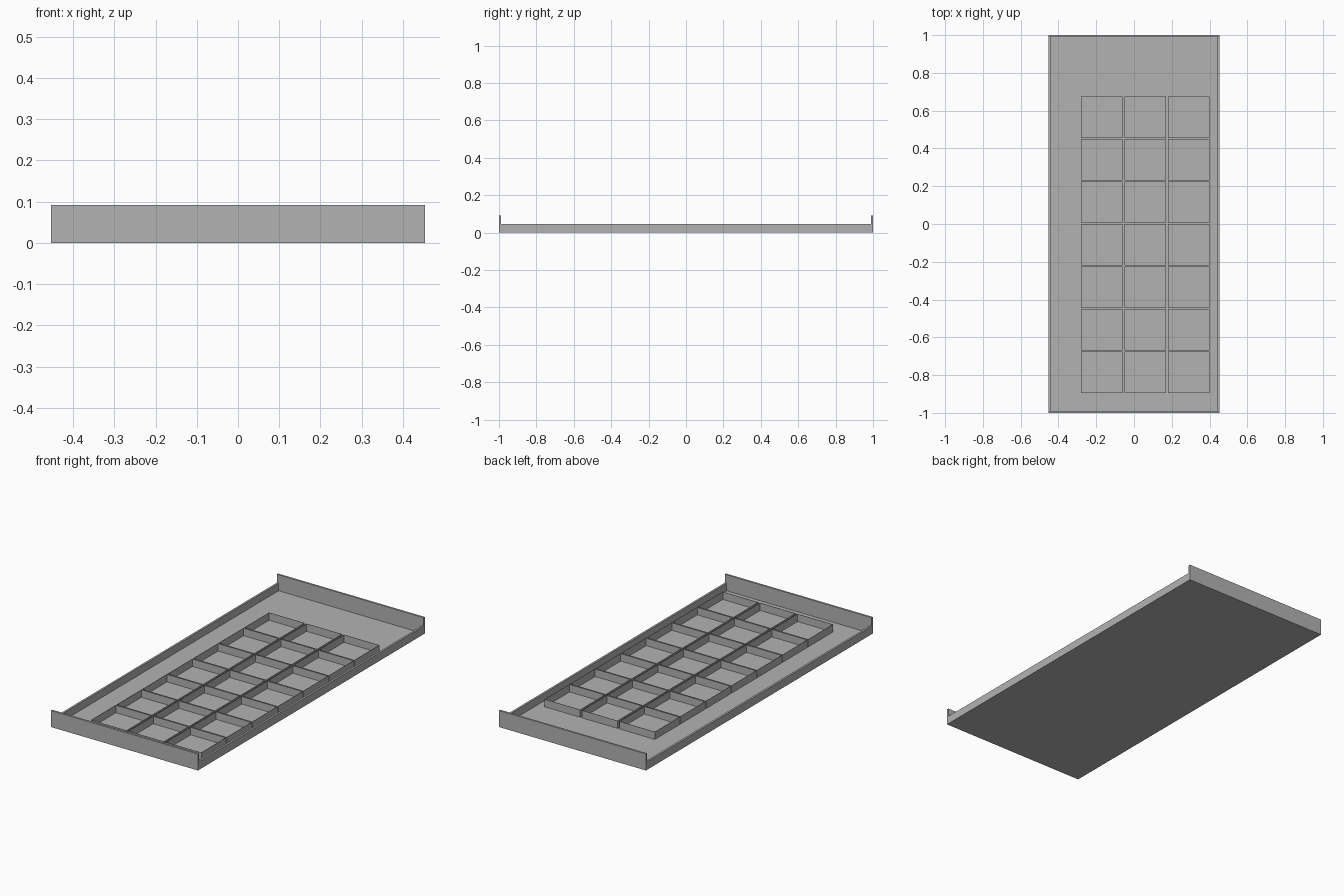
import bpy
import bmesh

cube = bpy.data.objects.get("Cube")
if cube:
    bpy.data.objects.remove(cube, do_unlink=True)

grey = bpy.data.materials.new("mid_grey")
grey.use_nodes = True
colour = (0.45, 0.45, 0.45, 1)
grey.diffuse_color = colour
grey.node_tree.nodes["Principled BSDF"].inputs["Base Color"].default_value = colour

HALF_X, HALF_Y = 0.453, 1.0
WALL, FLOOR = 0.011, 0.003
RAIL_TOP, END_TOP = 0.045, 0.092


def link(name, mesh):
    mesh.materials.append(grey)
    obj = bpy.data.objects.new(name, mesh)
    bpy.context.collection.objects.link(obj)
    return obj


def box(name, low, high):
    """Axis-aligned block between two corners."""
    bm = bmesh.new()
    bmesh.ops.create_cube(bm, size=1)
    for v in bm.verts:
        v.co = [h if c > 0 else l for c, l, h in zip(v.co, low, high)]
    mesh = bpy.data.meshes.new(name)
    bm.to_mesh(mesh)
    bm.free()
    return link(name, mesh)


def square_ring(name, size, wall, z0, z1):
    """Open square frame, centred on its own origin."""
    bm = bmesh.new()
    rings = []
    for half, z in ((size / 2, z0), (size / 2, z1),
                    (size / 2 - wall, z1), (size / 2 - wall, z0)):
        rings.append([bm.verts.new((sx * half, sy * half, z))
                      for sx, sy in ((-1, -1), (1, -1), (1, 1), (-1, 1))])
    for k in range(4):
        a, b = rings[k], rings[(k + 1) % 4]
        for i in range(4):
            j = (i + 1) % 4
            bm.faces.new((a[i], a[j], b[j], b[i]))
    bmesh.ops.recalc_face_normals(bm, faces=bm.faces)
    mesh = bpy.data.meshes.new(name)
    bm.to_mesh(mesh)
    bm.free()
    return link(name, mesh)


# Tray floor
box("tray_floor", (-HALF_X, -HALF_Y, 0), (HALF_X, HALF_Y, FLOOR))

# Low side rails and tall end walls
inner_y = HALF_Y - WALL
box("right_rail", (-HALF_X, -inner_y, 0), (-HALF_X + WALL, inner_y, RAIL_TOP))
box("left_rail", (HALF_X - WALL, -inner_y, 0), (HALF_X, inner_y, RAIL_TOP))
box("front_wall", (-HALF_X, -HALF_Y, 0), (HALF_X, -inner_y, END_TOP))
box("back_wall", (-HALF_X, inner_y, 0), (HALF_X, HALF_Y, END_TOP))

# Grid of open compartments, offset towards the front left
SIZE, PITCH_X, PITCH_Y = 0.22, 0.2305, 0.225
compartment = square_ring("compartment", SIZE, 0.002, FLOOR, RAIL_TOP)
compartment.location = (-0.281 + SIZE / 2, -0.895 + SIZE / 2, 0)
for name, count, step in (("columns", 3, (PITCH_X, 0, 0)), ("rows", 7, (0, PITCH_Y, 0))):
    array = compartment.modifiers.new(name, 'ARRAY')
    array.count = count
    array.use_relative_offset = False
    array.use_constant_offset = True
    array.constant_offset_displace = step
